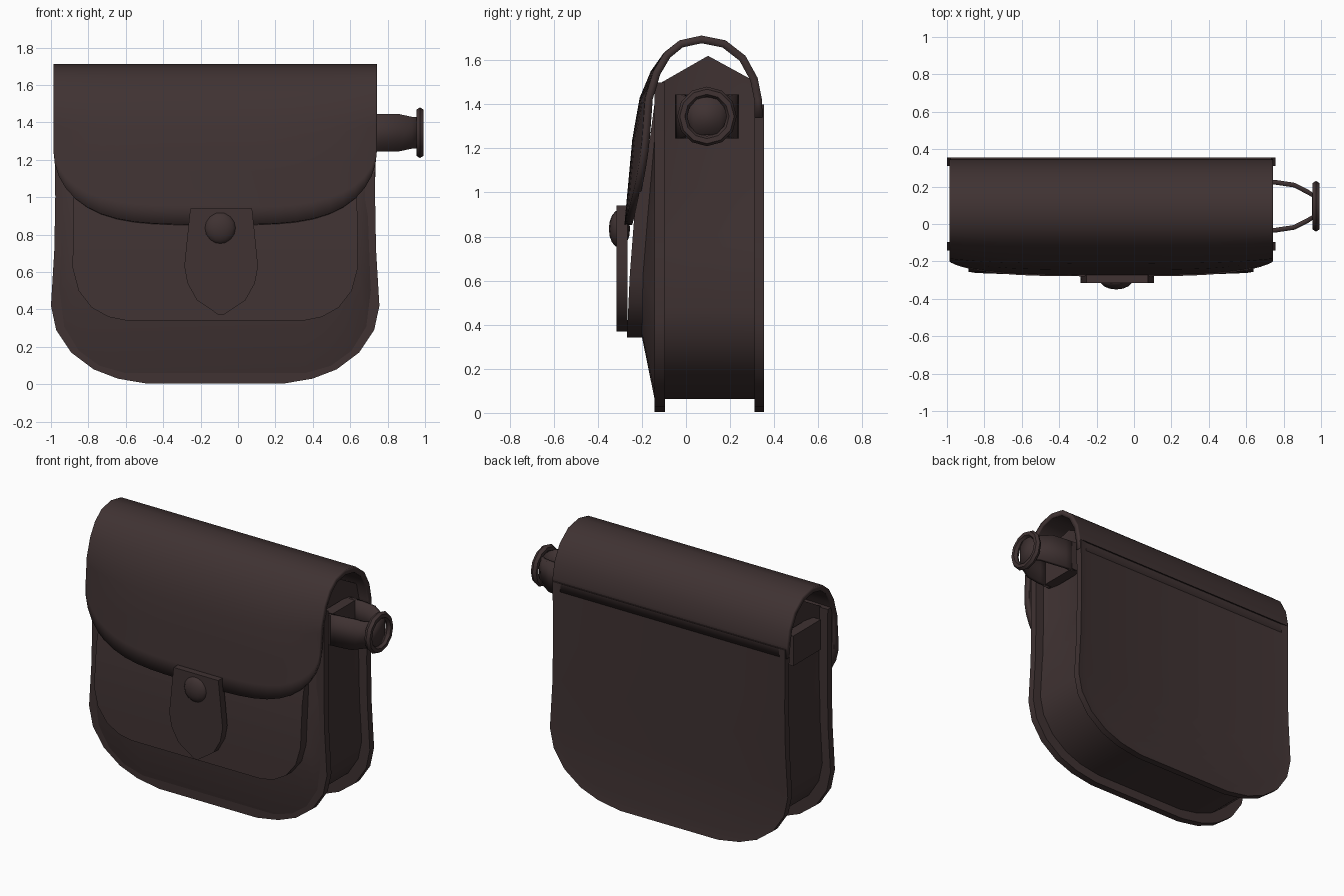
import bpy, math

if "Cube" in bpy.data.objects:
    bpy.data.objects.remove(bpy.data.objects["Cube"])

CX = -0.122          # centre line of the bag body
leather = bpy.data.materials.new("dark_brown_leather")
leather.diffuse_color = (0.05, 0.032, 0.032, 1)
leather.use_nodes = True
leather.node_tree.nodes["Principled BSDF"].inputs["Base Color"].default_value = leather.diffuse_color


def finish(ob, angle=35):
    if not ob.data.materials:
        ob.data.materials.append(leather)
    bpy.ops.object.select_all(action='DESELECT')
    ob.select_set(True)
    bpy.context.view_layer.objects.active = ob
    bpy.ops.object.shade_smooth_by_angle(angle=math.radians(angle))
    return ob


def make(name, verts, faces, recalc=True):
    me = bpy.data.meshes.new(name)
    me.from_pydata(verts, [], faces)
    ob = bpy.data.objects.new(name, me)
    bpy.context.collection.objects.link(ob)
    if recalc:
        bpy.context.view_layer.objects.active = ob
        bpy.ops.object.mode_set(mode='EDIT')
        bpy.ops.mesh.select_all(action='SELECT')
        bpy.ops.mesh.normals_make_consistent(inside=False)
        bpy.ops.object.mode_set(mode='OBJECT')
    return finish(ob)


def ring(half, y, cx=CX):
    """Mirror a half outline (half width, z) into a U at depth y (number or function of z)."""
    f = y if callable(y) else (lambda z: y)
    return [(cx - w, f(z), z) for w, z in half] + [(cx + w, f(z), z) for w, z in reversed(half)]


def loft(name, rings):
    """Closed solid through matching U rings, ends capped with horizontal strips."""
    n = len(rings[0])
    verts = [p for r in rings for p in r]
    faces = []
    for k in range(len(rings) - 1):
        for i in range(n):
            j = (i + 1) % n
            faces.append((k * n + i, k * n + j, (k + 1) * n + j, (k + 1) * n + i))
    for base in (0, (len(rings) - 1) * n):
        for i in range(n // 2 - 1):
            faces.append((base + i, base + i + 1, base + n - 2 - i, base + n - 1 - i))
    return make(name, verts, faces)


def interp(x, table):
    for (a, fa), (b, fb) in zip(table, table[1:]):
        if x <= b:
            t = max(0, (x - a) / (b - a))
            return fa + (fb - fa) * t
    return table[-1][1]


def body(top, inset=0.0):
    pts = [(0.858, top), (0.855, 1.0), (0.86, 0.72), (0.878, 0.42), (0.85, 0.29),
           (0.77, 0.17), (0.65, 0.08), (0.52, 0.03), (0.36, 0.003)]
    return [(w * (1 - inset / 0.877), inset + z * (1 - inset / top)) for w, z in pts]


# back panel with a raised rim
loft("back_panel", [ring(body(1.4), 0.31), ring(body(1.4), 0.355), ring(body(1.4, 0.06), 0.345)])

# gusset: side and bottom wall, folded inward above the crease
low = body(1.5, 0.06)
fold = [(w - (0.05 if z > 0.8 else 0), z) for w, z in body(1.62, 0.06)]
loft("gusset", [ring(low, -0.11), ring(fold, 0.1), ring(low, 0.32)])

# front panel flange
loft("front_panel", [ring(body(1.5), -0.095), ring(body(1.5), -0.142), ring(body(1.5, 0.03), -0.142)])

# swelling front and the pocket face standing on it
pocket = [(0.75, 1.5), (0.755, 1.2), (0.76, 0.9), (0.762, 0.62), (0.73, 0.5),
          (0.66, 0.41), (0.57, 0.36), (0.48, 0.342)]
base = [(0.82, 1.5), (0.82, 1.2), (0.82, 0.9), (0.835, 0.5), (0.81, 0.3),
        (0.73, 0.17), (0.62, 0.09), (0.48, 0.05)]
swell = lambda z: interp(z, [(0.3, -0.2), (0.65, -0.195), (1.5, -0.12)])
face = lambda z: interp(z, [(0.34, -0.268), (0.85, -0.245), (1.0, -0.212), (1.2, -0.17), (1.5, -0.13)])
loft("front_swell", [ring(base, -0.12), ring(base, -0.14), ring(pocket, swell)])
loft("front_pocket", [ring(pocket, lambda z: swell(z) + 0.02), ring(pocket, face)])

# flap: sheet running from the back over the top, ending in a curved lower edge
over = [(0.347, 1.34), (0.345, 1.42), (0.325, 1.52), (0.27, 1.62), (0.18, 1.69), (0.07, 1.712),
        (-0.03, 1.69), (-0.1, 1.635), (-0.16, 1.55), (-0.21, 1.43)]
front_y = [(0.85, -0.28), (1.0, -0.266), (1.25, -0.243), (1.43, -0.21)]
COLS, ROWS = 24, 6
verts = []
for c in range(COLS + 1):
    u = math.sin((c / COLS - 0.5) * math.pi)
    edge = 1.25 - 0.395 * math.sqrt(max(0, 1 - abs(u) ** 3.8))
    col = list(over)
    for r in range(1, ROWS + 1):
        z = 1.43 + (edge - 1.43) * r / ROWS
        col.append((interp(z, front_y), z))
    for y, z in col:
        bow = 0.045 * u ** 4 * min(1, max(0, (1.65 - z) / 0.4)) if y < 0 else 0
        verts.append((CX + 0.865 * u, y + bow, z))
n = len(over) + ROWS
faces = [(c * n + j, c * n + j + 1, (c + 1) * n + j + 1, (c + 1) * n + j)
         for c in range(COLS) for j in range(n - 1)]
flap = make("flap", verts, faces, recalc=False)
mod = flap.modifiers.new("thickness", 'SOLIDIFY')
mod.thickness, mod.offset = 0.035, -1

# pointed closing tab and its stud
tab = [(0.165, 0.94), (0.18, 0.8), (0.197, 0.63), (0.18, 0.54), (0.13, 0.45), (0.012, 0.37)]
loft("closing_tab", [ring(tab, -0.265, -0.09), ring(tab, -0.315, -0.09)])
bpy.ops.mesh.primitive_uv_sphere_add(segments=14, ring_count=8, radius=0.086, location=(-0.095, -0.302, 0.835))
stud = bpy.context.object
stud.name = "stud"
stud.scale = (1, 0.56, 1)
finish(stud, 60)

# strap loop on the right side
path = [(0.67, -0.05), (0.76, -0.045), (0.86, -0.03), (0.93, 0.005), (0.975, 0.035),
        (0.975, 0.155), (0.93, 0.185), (0.86, 0.22), (0.76, 0.235), (0.67, 0.24)]
verts = []
for i, (x, y) in enumerate(path):
    h = 0.1 if x < 0.9 else 0.085
    verts += [(x, y, 1.345 - h), (x, y, 1.345 + h)]
faces = [(2 * i, 2 * i + 2, 2 * i + 3, 2 * i + 1) for i in range(len(path) - 1)]
strap = make("strap_loop", verts, faces, recalc=False)
mod = strap.modifiers.new("thickness", 'SOLIDIFY')
mod.thickness, mod.offset = 0.025, -1

# ring gripping the loop end
bpy.ops.mesh.primitive_torus_add(major_segments=12, minor_segments=6, major_radius=0.112, minor_radius=0.023,
                                 location=(0.973, 0.095, 1.345), rotation=(0, math.pi / 2, 0))
bpy.context.object.name = "loop_ring"
finish(bpy.context.object, 50)

# strap patches on both sides
for name, x in (("right_patch", 0.68), ("left_patch", -0.925)):
    bpy.ops.mesh.primitive_cube_add(size=1, location=(x, 0.095, 1.345))
    ob = bpy.context.object
    ob.name = name
    ob.scale = (0.07, 0.29, 0.2)
    finish(ob)
